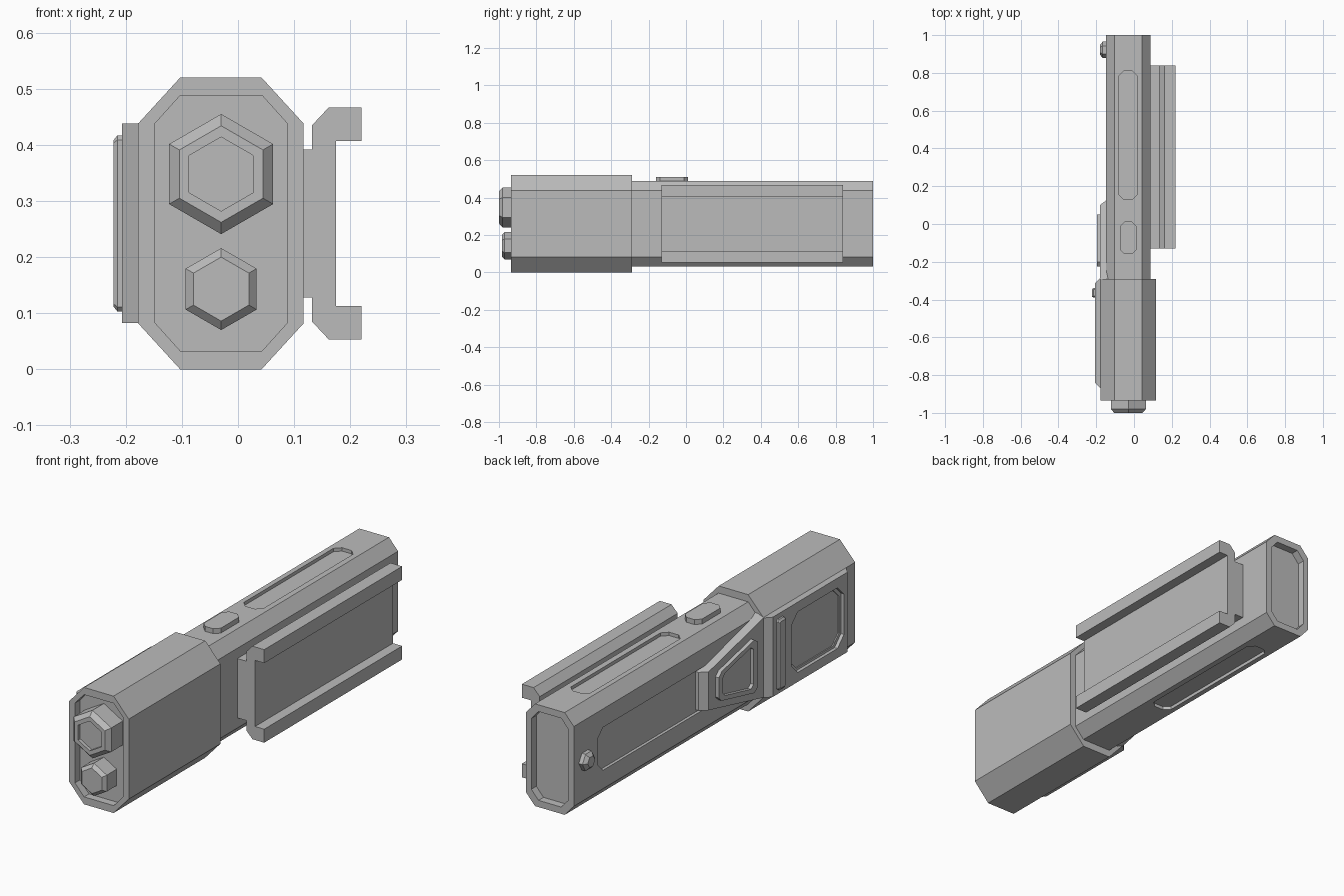
import bpy, bmesh, math
from mathutils import Vector

cube = bpy.data.objects.get("Cube")
if cube:
    bpy.data.objects.remove(cube, do_unlink=True)

grey = bpy.data.materials.new("plain_grey")
grey.use_nodes = True
GREY = (0.5, 0.5, 0.5, 1)
grey.diffuse_color = GREY
grey.node_tree.nodes["Principled BSDF"].inputs["Base Color"].default_value = GREY

PLACE = {
    "x": lambda a, b, d: (d, a, b),
    "y": lambda a, b, d: (a, d, b),
    "z": lambda a, b, d: (a, b, d),
}


def loft(name, axis, *rings):
    """Skin a row of (outline, depth) rings along an axis and cap both ends."""
    bm = bmesh.new()
    loops = [[bm.verts.new(PLACE[axis](a, b, d)) for a, b in pts] for pts, d in rings]
    for low, high in zip(loops, loops[1:]):
        n = len(low)
        for i in range(n):
            j = (i + 1) % n
            bm.faces.new((low[i], low[j], high[j], high[i]))
    bm.faces.new(loops[0])
    bm.faces.new(loops[-1])
    bmesh.ops.recalc_face_normals(bm, faces=bm.faces)
    mesh = bpy.data.meshes.new(name)
    bm.to_mesh(mesh)
    bm.free()
    mesh.materials.append(grey)
    obj = bpy.data.objects.new(name, mesh)
    bpy.context.collection.objects.link(obj)
    return obj


def chamfered(a0, a1, b0, b1, ca, cb=None):
    """Rectangle with its corners cut off."""
    cb = cb or ca
    return [(a0 + ca, b0), (a1 - ca, b0), (a1, b0 + cb), (a1, b1 - cb),
            (a1 - ca, b1), (a0 + ca, b1), (a0, b1 - cb), (a0, b0 + cb)]


def hexagon(a, b, r, turn=30):
    angles = [math.radians(turn + 60 * i) for i in range(6)]
    return [(a + r * math.cos(t), b + r * math.sin(t)) for t in angles]


def scaled(pts, s):
    mid = sum((Vector(p) for p in pts), Vector((0, 0))) / len(pts)
    return [tuple(mid + (Vector(p) - mid) * s) for p in pts]


def carve(obj, axis, outline, d0, d1):
    """Sink a recess into a part."""
    cutter = loft("cutter", axis, (outline, d0), (outline, d1))
    cutter.hide_render = True
    mod = obj.modifiers.new("recess", "BOOLEAN")
    mod.operation, mod.solver, mod.object = "DIFFERENCE", "EXACT", cutter
    with bpy.context.temp_override(object=obj, active_object=obj):
        bpy.ops.object.modifier_apply(modifier=mod.name)
    bpy.data.objects.remove(cutter, do_unlink=True)


# Long housing with a sunken rear end
tube = chamfered(-0.148, 0.088, 0.033, 0.488, 0.045, 0.05)
rear = chamfered(-0.121, 0.061, 0.063, 0.458, 0.035, 0.04)
housing = loft("housing", "y", (tube, -0.31), (tube, 1), (rear, 1), (rear, 0.965))

# Slots above and below, and the long side panel
slot = chamfered(-0.08, 0.017, 0.13, 0.81, 0.025)
carve(housing, "z", slot, 0.473, 0.6)
carve(housing, "z", slot, -0.1, 0.048)
carve(housing, "x", chamfered(0, 0.83, 0.165, 0.356, 0.035), -0.3, -0.135)

# Larger head with a sunken front
shell = chamfered(-0.178, 0.117, 0, 0.52, 0.075, 0.082)
head = loft("head", "y", (tube, -0.9), (tube, -0.935), (shell, -0.935), (shell, -0.29))

# Two hexagonal lenses
big = [hexagon(-0.03, 0.348, r) for r in (0.107, 0.086, 0.066)]
loft("large_lens", "y", (big[0], -0.89), (big[0], -0.98), (big[1], -1),
     (big[2], -1), (big[2], -0.985))
small = [hexagon(-0.03, 0.143, r) for r in (0.073, 0.057)]
loft("small_lens", "y", (small[0], -0.89), (small[0], -0.97), (small[1], -0.985))

# Clamp rail: half profile, mirrored top to bottom
half = [(0.08, 0.392), (0.132, 0.392), (0.132, 0.435), (0.162, 0.467),
        (0.22, 0.467), (0.22, 0.407), (0.175, 0.407)]
rail = half + [(x, 0.52 - z) for x, z in reversed(half)]
loft("clamp_rail", "y", (rail, -0.13), (rail, 0.84))

# Top button
button = chamfered(-0.072, 0.012, -0.16, 0.012, 0.022)
loft("top_button", "z", (button, 0.47), (button, 0.51))

# Side cover on the head, sloping at both ends, with a sunken window
cover = [(-0.178, -0.285), (-0.207, -0.315), (-0.207, -0.84), (-0.178, -0.87),
         (-0.16, -0.87), (-0.16, -0.285)]
side_cover = loft("side_cover", "z", (cover, 0.083), (cover, 0.438))
window = chamfered(-0.815, -0.445, 0.125, 0.395, 0.045)
carve(side_cover, "x", window, -0.3, -0.192)
frame = scaled(window, 0.92)
carve(side_cover, "x", frame, -0.3, -0.187)

# Upright grip strip
strip = chamfered(-0.39, -0.34, 0.103, 0.417, 0.008)
loft("grip_strip", "x", (strip, -0.2), (strip, -0.215),
     (chamfered(-0.385, -0.345, 0.112, 0.408, 0.005), -0.222))

# Tapered side bracket with a raised, hollow frame
bracket = [(0.1, 0.175), (0.1, 0.345), (-0.29, 0.438), (-0.29, 0.083)]
foot = [(0.125, 0.175), (0.125, 0.345), (-0.29, 0.45), (-0.29, 0.07)]
loft("side_bracket", "x", (foot, -0.13), (foot, -0.148), (bracket, -0.18))
rim = [(0.03, 0.195), (0.05, 0.215), (0.05, 0.305), (0.03, 0.325),
       (-0.2, 0.378), (-0.225, 0.36), (-0.225, 0.16), (-0.2, 0.142)]
inner = scaled(rim, 0.78)
loft("bracket_frame", "x", (rim, -0.17), (rim, -0.197), (inner, -0.197), (inner, -0.182))

# Side knob
loft("side_knob", "x", (hexagon(0.922, 0.26, 0.043, 0), -0.14),
     (hexagon(0.922, 0.26, 0.043, 0), -0.166), (hexagon(0.922, 0.26, 0.026, 0), -0.18))
